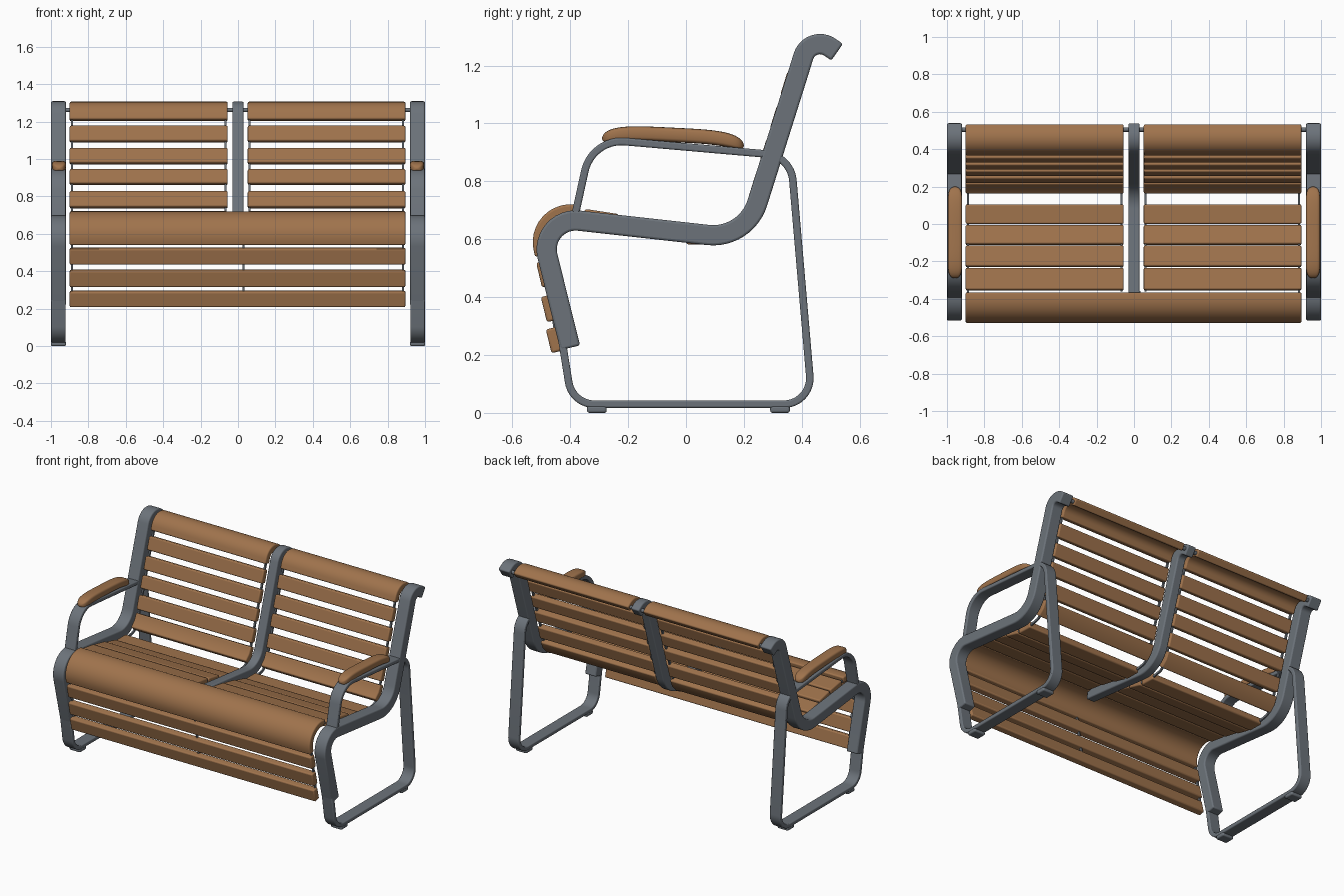
import bpy, bmesh, math
from mathutils import Vector as V

if "Cube" in bpy.data.objects:
    bpy.data.objects.remove(bpy.data.objects["Cube"])


def material(name, rgb):
    m = bpy.data.materials.new(name)
    m.diffuse_color = (*rgb, 1)
    m.use_nodes = True
    m.node_tree.nodes["Principled BSDF"].inputs["Base Color"].default_value = m.diffuse_color
    return m


WOOD = material("warm wood", (0.35, 0.172, 0.073))
METAL = material("grey metal", (0.15, 0.171, 0.195))


def finish(name, bm, mat, bevel=0.0):
    bmesh.ops.recalc_face_normals(bm, faces=bm.faces[:])
    me = bpy.data.meshes.new(name)
    bm.to_mesh(me)
    bm.free()
    me.materials.append(mat)
    ob = bpy.data.objects.new(name, me)
    bpy.context.collection.objects.link(ob)
    if bevel:
        b = ob.modifiers.new("soft edges", 'BEVEL')
        b.width, b.segments, b.limit_method = bevel, 3, 'ANGLE'
        b.angle_limit = math.radians(40)
    bpy.ops.object.select_all(action='DESELECT')
    ob.select_set(True)
    bpy.context.view_layer.objects.active = ob
    bpy.ops.object.shade_smooth_by_angle(angle=math.radians(35))
    return ob


def rounded(path, seg=12):
    """Polyline of (y, z[, corner radius]) with filleted corners."""
    out = []
    for i, p in enumerate(path):
        c = V(p[:2])
        if len(p) < 3:
            out.append(c)
            continue
        a = (V(path[i - 1][:2]) - c).normalized()
        b = (V(path[i + 1][:2]) - c).normalized()
        half = a.angle(b) / 2
        r = p[2]
        centre = c + (a + b).normalized() * (r / math.sin(half))
        s = c + a * (r / math.tan(half)) - centre
        e = c + b * (r / math.tan(half)) - centre
        ang = s.angle(e)
        for k in range(seg + 1):
            t = k / seg
            out.append(centre + (s * math.sin((1 - t) * ang) + e * math.sin(t * ang)) / math.sin(ang))
    return out


def band(name, path, thick, x0, x1, mat, bevel=0.005):
    """Strip following a side-view path, extruded from x0 to x1."""
    pts = rounded(path)
    bm = bmesh.new()
    rings = []
    for i, p in enumerate(pts):
        d0 = (p - pts[i - 1]).normalized() if i else (pts[1] - p).normalized()
        d1 = (pts[i + 1] - p).normalized() if i < len(pts) - 1 else d0
        d = (d0 + d1).normalized()
        n = V((-d.y, d.x)) * thick / 2
        rings.append([bm.verts.new((x, *(p + s * n))) for x, s in
                      ((x0, -1), (x1, -1), (x1, 1), (x0, 1))])
    for a, b in zip(rings, rings[1:]):
        for k in range(4):
            bm.faces.new((a[k], a[(k + 1) % 4], b[(k + 1) % 4], b[k]))
    bm.faces.new(rings[0])
    bm.faces.new(rings[-1])
    return finish(name, bm, mat, bevel)


def rod(name, y, z, r, x0, x1):
    bm = bmesh.new()
    bmesh.ops.create_cone(bm, cap_ends=True, segments=16, radius1=r, radius2=r, depth=x1 - x0)
    for v in bm.verts:
        v.co = V(((x0 + x1) / 2 + v.co.z, y + v.co.x, z + v.co.y))
    finish(name, bm, METAL)


def armrest(name, xc):
    """Pill-shaped wooden pad drooping at both ends."""
    bm = bmesh.new()
    rings, n, m = [], 24, 32
    for i in range(m + 1):
        u = -0.999 * math.cos(math.pi * i / m)
        y = -0.045 + 0.245 * u
        zc = 0.968 - 0.05 * (y + 0.2) - 0.024 * u ** 4
        f = math.sqrt(1 - abs(u) ** 12)
        ring = []
        for k in range(n):
            a = 2 * math.pi * k / n
            c, s = math.cos(a), math.sin(a)
            ring.append(bm.verts.new((xc + 0.038 * f * math.copysign(abs(c) ** 0.5, c), y,
                                      zc + 0.025 * f * math.copysign(abs(s) ** 0.5, s))))
        rings.append(ring)
    for a, b in zip(rings, rings[1:]):
        for k in range(n):
            bm.faces.new((a[k], a[(k + 1) % n], b[(k + 1) % n], b[k]))
    bm.faces.new(rings[0])
    bm.faces.new(rings[-1])
    finish(name, bm, WOOD)


# Metal frames: seat/back band, leg-and-arm loop, feet, arm pads
BACK = [(0.207, 0.60, 0.16), (0.385, 1.165), (0.43, 1.31, 0.06), (0.522, 1.246)]
FRAME = [(-0.40, 0.225), (-0.513, 0.68, 0.1)] + BACK
LOOP = [(-0.430, 0.26), (-0.393, 0.03, 0.09), (0.436, 0.03, 0.09),
        (0.362, 0.887, 0.1), (-0.325, 0.947, 0.13), (-0.388, 0.66)]
for side, s in (("left", -1), ("right", 1)):
    x0, x1 = sorted((s * 0.92, s * 1.0))
    band(side + "_seat_frame", FRAME, 0.07, x0, x1, METAL, 0.008)
    band(side + "_leg_loop", LOOP, 0.026, x0 + 0.001, x1 - 0.001, METAL, 0.006)
    for part, y in (("front", -0.308), ("rear", 0.325)):
        band(f"{side}_{part}_foot", [(y - 0.034, 0.0125), (y + 0.034, 0.0125)], 0.025, x0, x1, METAL, 0.008)
    armrest(side + "_armrest", s * 0.957)
band("centre_frame", [(-0.40, 0.666)] + BACK, 0.066, -0.03, 0.03, METAL, 0.008)

# Thin rails running through the slats, plus connecting rods at the top
FRONT_RAIL = [(-0.44, 0.225), (-0.488, 0.525), (-0.535, 0.71, 0.1), (-0.36, 0.688)]
RAIL = FRONT_RAIL + [(-0.11, 0.638), (0.0, 0.606), (0.105, 0.602), (0.19, 0.615, 0.07),
                     (0.237, 0.74), (0.386, 1.21)]
for i, x in enumerate((-0.888, -0.066, 0.062, 0.883)):
    band(f"slat_rail_{i}", RAIL[(3 if 0 < i < 3 else 0):], 0.014, x - 0.005, x + 0.005, METAL, 0)
band("centre_front_rail", FRONT_RAIL, 0.014, 0.025, 0.035, METAL, 0)
for x0, x1 in ((-0.93, -0.88), (-0.07, 0.07), (0.88, 0.93)):
    rod("connecting_rod", 0.505, 1.262, 0.012, x0, x1)

# Full-width front slats and rolled seat nose
fronts = [[(-0.444, 0.211), (-0.464, 0.293)],
          [(-0.460, 0.318), (-0.481, 0.405)],
          [(-0.477, 0.438), (-0.497, 0.523)],
          [(-0.50, 0.543), (-0.547, 0.724, 0.11), (-0.367, 0.696)]]
for i, p in enumerate(fronts):
    band(f"front_slat_{i}", p, 0.042, -0.9, 0.895, WOOD, 0.008)

# Seat, bend, back and top-roll slats, in two halves
slats = [("seat", [(-0.353, 0.684), (-0.236, 0.666)]),
         ("seat", [(-0.228, 0.663), (-0.118, 0.640)]),
         ("seat", [(-0.110, 0.634), (-0.008, 0.609)]),
         ("seat", [(0.001, 0.603), (0.105, 0.602)]),
         ("bend", [(0.174, 0.634), (0.211, 0.67), (0.232, 0.715)])]
for z0, z1 in ((0.74, 0.825), (0.865, 0.942), (0.975, 1.056), (1.092, 1.174)):
    slats.append(("back", [(0.233 + (z - 0.73) * 0.311, z) for z in (z0, z1)]))
slats.append(("top_roll", [(0.386, 1.207), (0.424, 1.326, 0.068), (0.522, 1.254)]))
for half, x0, x1 in (("left", -0.9, -0.055), ("right", 0.052, 0.895)):
    for i, (kind, p) in enumerate(slats):
        band(f"{half}_{kind}_slat_{i}", p, 0.046 if kind == "top_roll" else 0.042, x0, x1, WOOD, 0.008)
